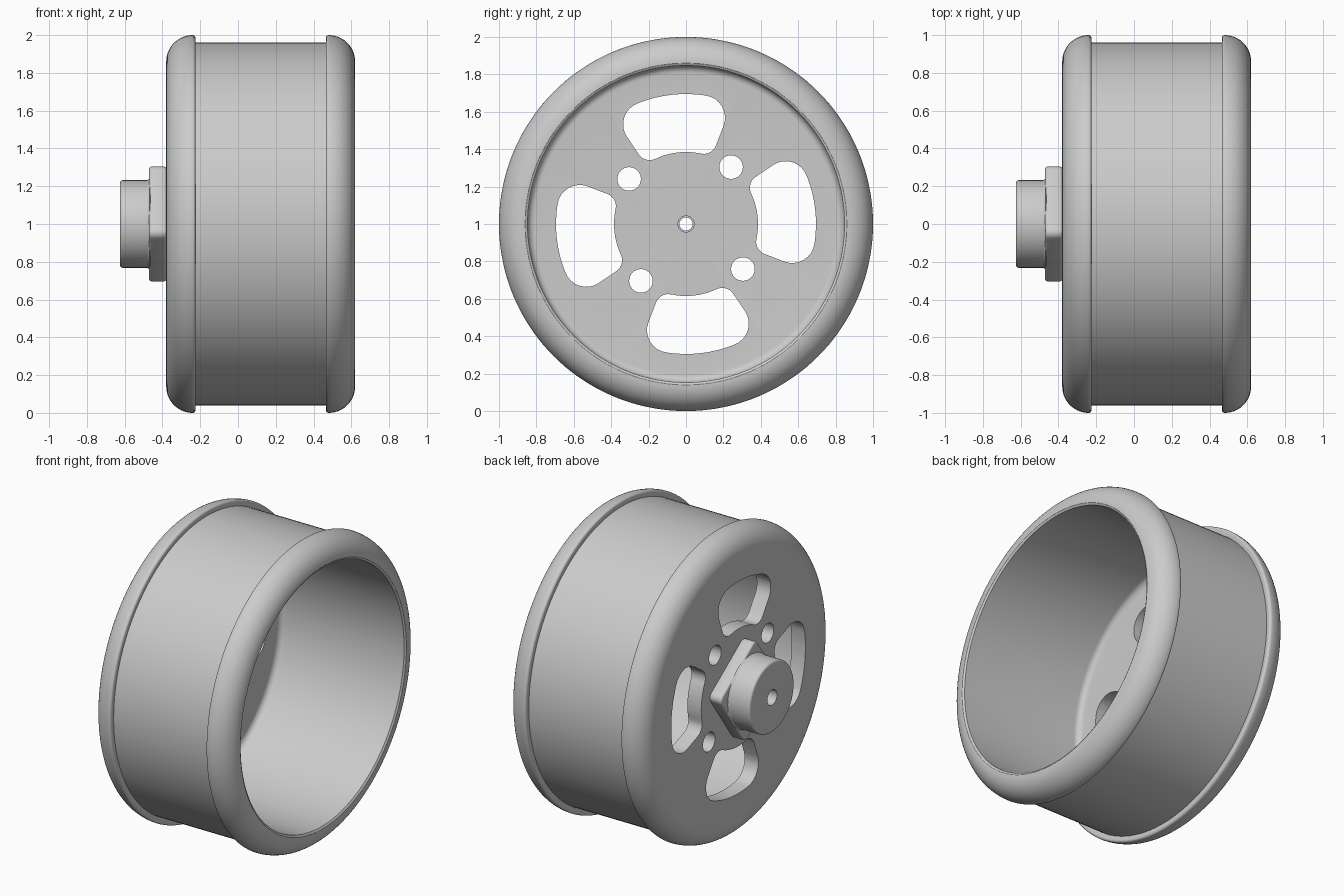
import bpy, bmesh
from math import sin, cos, asin, radians, pi

cube = bpy.data.objects.get("Cube")
if cube:
    bpy.data.objects.remove(cube)

grey = bpy.data.materials.new("plain grey")
grey.use_nodes = True
grey.diffuse_color = (0.6, 0.6, 0.6, 1)
grey.node_tree.nodes["Principled BSDF"].inputs["Base Color"].default_value = (0.6, 0.6, 0.6, 1)


def make_object(name, bm):
    bmesh.ops.recalc_face_normals(bm, faces=bm.faces)
    mesh = bpy.data.meshes.new(name)
    bm.to_mesh(mesh)
    bm.free()
    mesh.materials.append(grey)
    ob = bpy.data.objects.new(name, mesh)
    bpy.context.collection.objects.link(ob)
    return ob


def arc(cx, cy, r, start, end, n=8):
    """Points on an arc, angles in radians."""
    angles = [start + (end - start) * i / n for i in range(n + 1)]
    return [(cx + r * cos(a), cy + r * sin(a)) for a in angles]


def revolve(name, profile, n=144):
    """Turn a closed (x, radius) profile about the x axis through z = 1."""
    bm = bmesh.new()
    rings = []
    for i in range(n):
        a = 2 * pi * i / n
        rings.append([bm.verts.new((x, r * cos(a), 1 + r * sin(a))) for x, r in profile])
    m = len(profile)
    for i in range(n):
        p, q = rings[i], rings[(i + 1) % n]
        for j in range(m):
            k = (j + 1) % m
            bm.faces.new((p[j], p[k], q[k], q[j]))
    return make_object(name, bm)


def prism(name, outline, x0, x1):
    """Extrude a (y, height above axis) outline along x."""
    bm = bmesh.new()
    face = bm.faces.new([bm.verts.new((x0, y, 1 + z)) for y, z in outline])
    new = bmesh.ops.extrude_face_region(bm, geom=[face])["geom"]
    bmesh.ops.translate(bm, vec=(x1 - x0, 0, 0),
                        verts=[v for v in new if isinstance(v, bmesh.types.BMVert)])
    return make_object(name, bm)


def activate(ob):
    bpy.ops.object.select_all(action="DESELECT")
    ob.select_set(True)
    bpy.context.view_layer.objects.active = ob


def cut(ob, cutter):
    mod = ob.modifiers.new("cut", "BOOLEAN")
    mod.operation = "DIFFERENCE"
    mod.solver = "EXACT"
    mod.object = cutter
    activate(ob)
    bpy.ops.object.modifier_apply(modifier=mod.name)
    bpy.data.objects.remove(cutter)


def slot_outline(mid, half, r_in, r_out, f_in, f_out):
    """Ring sector with four rounded corners."""
    ro, ri = r_out - f_out, r_in + f_in
    ao, ai = half - asin(f_out / ro), half - asin(f_in / ri)
    side = arc(ri * cos(ai), ri * sin(ai), f_in, ai + pi, half + pi / 2)
    side += arc(ro * cos(ao), ro * sin(ao), f_out, half + pi / 2, ao)
    pts = arc(0, 0, r_in, -ai, ai)[1:-1] + side
    pts += arc(0, 0, r_out, ao, -ao)[1:-1] + [(x, -y) for x, y in reversed(side)]
    return [(x * cos(mid) - y * sin(mid), x * sin(mid) + y * cos(mid)) for x, y in pts]


# Wheel: barrel, two rounded flanges and the closed disc on the right side
BORE = 0.043
profile = [(-0.38, BORE)]
profile += arc(-0.24, 0.86, 0.14, pi, pi / 2, 14)
profile += arc(-0.24, 0.985, 0.015, pi / 2, 0, 4)
profile += [(-0.23, 0.96), (0.468, 0.96)]
profile += arc(0.48, 0.985, 0.015, pi, pi / 2, 4)
profile += arc(0.48, 0.86, 0.14, pi / 2, 0, 14)
profile += [(0.612, 0.847)]
profile += arc(-0.24, 0.807, 0.04, pi / 2, pi, 6)
profile += [(-0.28, BORE)]
wheel = revolve("wheel_rim", profile)

# Four rounded slots and four round holes through the disc
MID = radians(96.6)
for i in range(4):
    turn = MID + i * pi / 2
    cut(wheel, prism("slot_cutter",
                     slot_outline(turn, radians(27.5), 0.385, 0.695, 0.07, 0.12), -0.5, -0.2))
    a = turn + pi / 4
    cut(wheel, prism("hole_cutter",
                     arc(0.388 * cos(a), 0.388 * sin(a), 0.063, 0, 2 * pi, 32)[:-1], -0.5, -0.2))

# Square hub plate with rounded corners, slightly turned
outline = []
for i in range(4):
    a = radians(99.5) + i * pi / 2
    outline += arc(0.268 * cos(a), 0.268 * sin(a), 0.04, a - pi / 4, a + pi / 4, 6)
plate = prism("hub_plate", outline, -0.47, -0.38)
bevel = plate.modifiers.new("soft_edge", "BEVEL")
bevel.width = 0.012
bevel.segments = 3
bevel.angle_limit = radians(60)
activate(plate)
bpy.ops.object.modifier_apply(modifier=bevel.name)
cut(plate, prism("bore_cutter", arc(0, 0, BORE, 0, 2 * pi, 32)[:-1], -0.6, -0.3))

# Round boss with soft outer edge, small root fillet and a stepped bore
profile = [(-0.54, 0.035), (-0.54, 0.05), (-0.625, 0.05)]
profile += arc(-0.61, 0.217, 0.015, pi, pi / 2, 5)
profile += [(-0.48, 0.232), (-0.468, 0.24), (-0.46, 0.215), (-0.46, 0.035)]
boss = revolve("hub_boss", profile, 96)

for ob in (wheel, plate, boss):
    activate(ob)
    bpy.ops.object.shade_smooth_by_angle(angle=radians(30))
